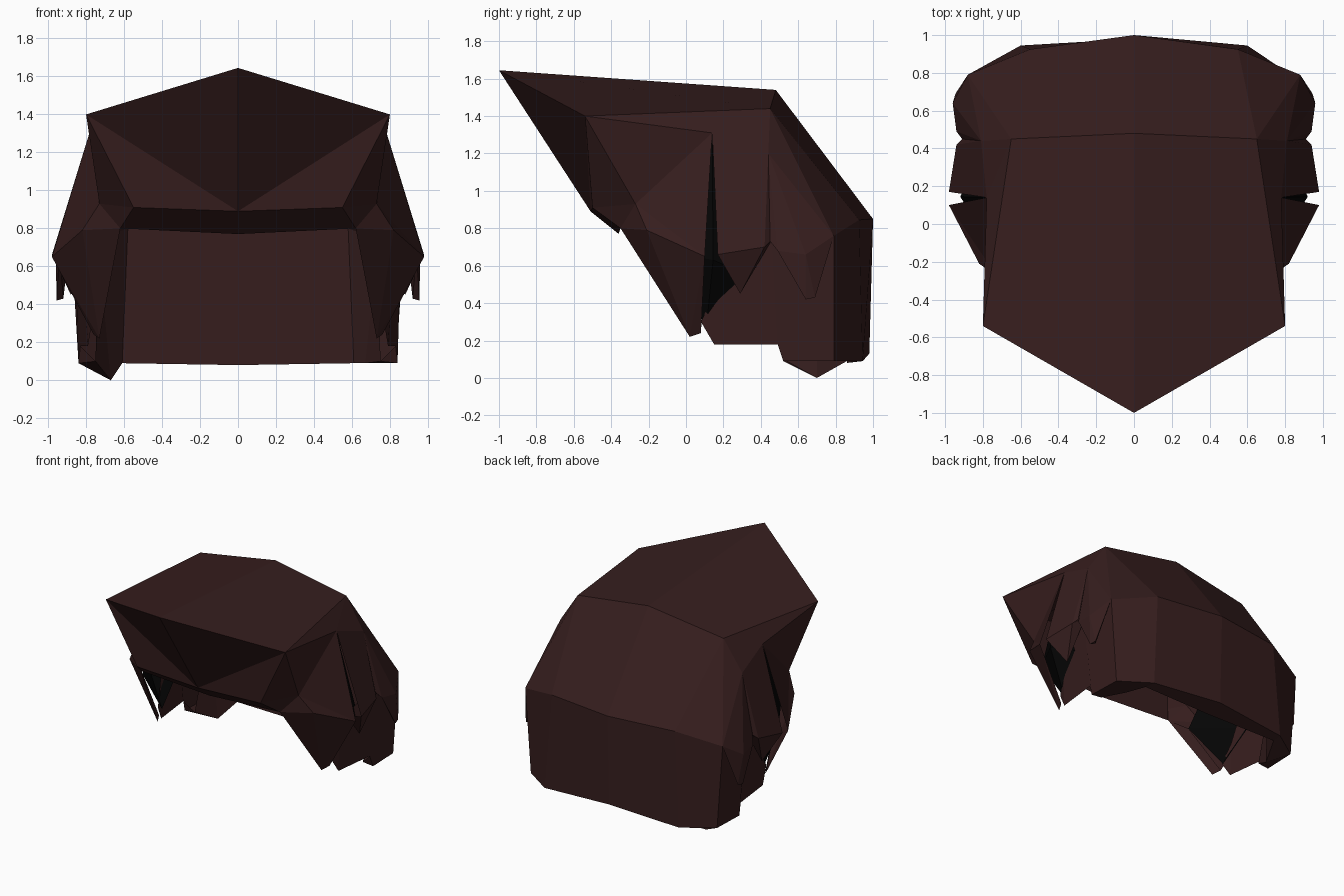
import bpy, bmesh

if "Cube" in bpy.data.objects:
    bpy.data.objects.remove(bpy.data.objects["Cube"])

def material(name, rgb):
    m = bpy.data.materials.new(name)
    m.diffuse_color = (*rgb, 1)
    m.use_nodes = True
    m.node_tree.nodes["Principled BSDF"].inputs["Base Color"].default_value = m.diffuse_color
    return m

BROWN = material("dark brown hair", (0.037, 0.0128, 0.0128))
BLACK = material("black lining", (0.0015, 0.0015, 0.0015))

def part(name, pts, faces, mat=BROWN, dip=None):
    """Build the right half from named points, mirror it over x and weld the seam.
    dip names a point that hangs lower on the left side only."""
    bm = bmesh.new()
    for s in (1, -1):
        vs = {}
        for k, (x, y, z) in pts.items():
            if k == dip and s < 0:
                z -= 0.09
            vs[k] = bm.verts.new((s * x, y, z))
        for f in faces.split():
            ks = f.split("-")
            bm.faces.new([vs[k] for k in (ks if s > 0 else ks[::-1])])
    bmesh.ops.delete(bm, geom=[v for v in bm.verts if not v.link_faces], context='VERTS')
    bmesh.ops.remove_doubles(bm, verts=bm.verts, dist=0.0005)
    bmesh.ops.recalc_face_normals(bm, faces=bm.faces)
    me = bpy.data.meshes.new(name)
    bm.to_mesh(me)
    bm.free()
    me.materials.append(mat)
    ob = bpy.data.objects.new(name, me)
    bpy.context.collection.objects.link(ob)
    return ob

# shared key points: quiff, crown, temples
key = {
    "tip": (0, -1, 1.645), "corner": (.8, -.54, 1.40),
    "ridge": (0, .48, 1.54), "crown": (.65, .45, 1.44),
    "front": (0, -.51, .89), "brow": (.55, -.5, .91),
    "lip": (0, -.36, .77), "lipend": (.62, -.35, .80),
    "temple": (.73, -.27, .93), "cheek": (.82, -.21, .79),
    "gap": (.78, .14, 1.31), "side": (.81, .44, 1.2),
}

# top and swept-forward quiff
part("quiff", key,
     "tip-corner-crown-ridge tip-front-corner corner-front-brow corner-brow-temple "
     "brow-lipend-temple front-lip-lipend-brow corner-temple-gap corner-gap-crown crown-gap-side "
     "temple-lipend-cheek")

# pointed sideburns with an inner face
burn = dict(key, wide=(.98, .10, .65), point=(.73, .02, .22), point2=(.76, .08, .24),
            inn=(.70, -.215, .70))
part("sideburns", burn,
     "temple-cheek-wide temple-wide-gap cheek-point-wide wide-point-point2 "
     "cheek-lipend-point lipend-point2-point lipend-inn-point2")

# nape, outer back shell with side panels and thick bottom rim
back = dict(key,
            b0=(0, 1, .85), b1=(.55, .925, .845), b2=(.88, .79, .76),
            n0=(0, .98, .13), n1=(.6, .945, .09), n2=(.83, .79, .09),
            s0=(.84, .52, .09), s1=(.83, .49, .18), s2=(.79, .15, .18),
            s3=(.77, .08, .30), s4=(.80, .15, .45),
            t1=(.86, .46, .74), t2=(.82, .20, .62),
            i0=(0, .86, .08), i1=(.61, .86, .09), i2=(.67, .70, .09), i3=(.75, .52, .10))
part("back_hair", back,
     "ridge-crown-b1-b0 crown-b2-b1 crown-side-b2 b0-b1-n1-n0 b1-b2-n2-n1 "
     "b2-t1-s1-s0-n2 t1-t2-s4-s2-s1 s4-s3-s2 n0-n1-i1-i0 n1-n2-i2-i1 n2-s0-i3-i2 s0-s1-i3",
     dip="i2")

# two side tufts, joined by a shallow notch
tuft = dict(back, a=(.98, .17, .66), b=(.94, .42, .70), c=(.88, .29, .45),
            notch=(.91, .45, .73), u=(.94, .49, .68), m=(.96, .64, .66),
            p=(.955, .64, .42), q=(.945, .69, .43), z=(.92, .66, .43))
part("middle_tufts", tuft,
     "gap-a-b-side a-c-b a-t2-c c-t1-b side-b-notch b-t1-notch t2-t1-c")
part("rear_tufts", tuft,
     "side-notch-u side-u-m side-m-b2 u-p-m m-p-q m-q-b2 u-z-p p-z-q q-z-b2 u-b2-z u-notch-t1 u-t1-b2")

# inner wall and ceiling of the cap
inner = dict(back, w0=(0, .86, .80), w1=(.58, .84, .80), w2=(.74, .70, .74),
             c0=(0, .42, 1.38), c1=(.58, .38, 1.30), f0=(0, -.36, 1.25), f1=(.60, -.33, 1.20))
part("inner_wall", inner,
     "i0-i1-w1-w0 i1-i2-w2-w1 i2-i3-w2 w0-w1-c1-c0 w1-w2-c1 c0-c1-f1-f0 f0-f1-lipend-lip", dip="i2")

# black wedge that fills the gap between sideburn and middle tuft
wedge = dict(gap=(.78, .14, 1.30), f=(.70, -.215, .70), low=(.755, .11, .28),
             k=(.79, .40, .52), e=(.92, .145, .63))
part("gap_lining", wedge, "gap-f-e gap-e-k f-low-e low-k-e", BLACK)
